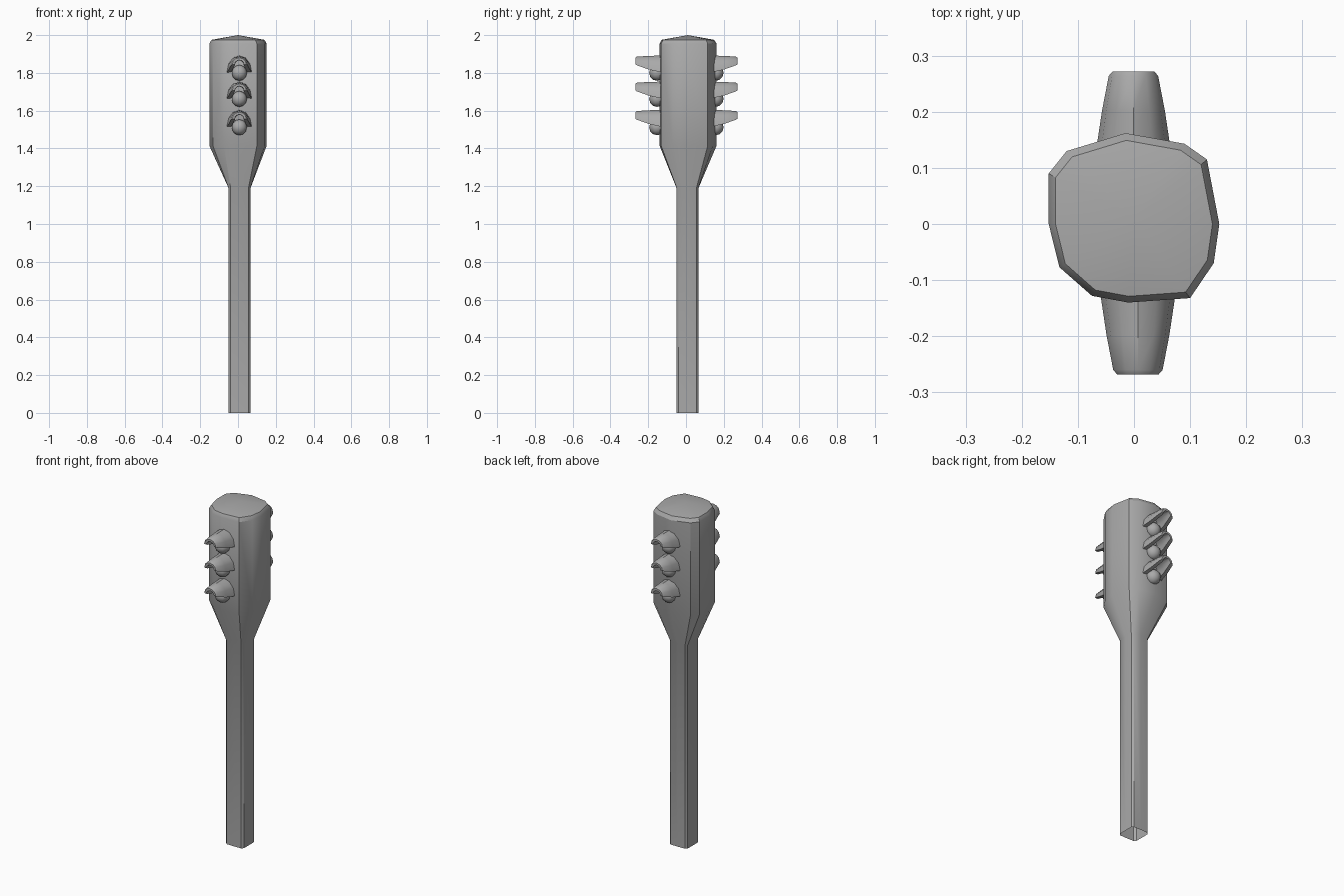
import bpy, bmesh, math
from mathutils import Matrix

cube = bpy.data.objects.get("Cube")
if cube:
    bpy.data.objects.remove(cube, do_unlink=True)

grey = bpy.data.materials.new("plain grey")
grey.use_nodes = True
colour = (0.4, 0.4, 0.4, 1)
grey.diffuse_color = colour
grey.node_tree.nodes["Principled BSDF"].inputs["Base Color"].default_value = colour


def finish(name, bm, angle):
    """Turn a bmesh into a smooth shaded object with sharp creases kept."""
    bmesh.ops.recalc_face_normals(bm, faces=bm.faces)
    mesh = bpy.data.meshes.new(name)
    bm.to_mesh(mesh)
    bm.free()
    mesh.materials.append(grey)
    obj = bpy.data.objects.new(name, mesh)
    bpy.context.collection.objects.link(obj)
    bpy.ops.object.select_all(action="DESELECT")
    obj.select_set(True)
    bpy.context.view_layer.objects.active = obj
    bpy.ops.object.shade_smooth_by_angle(angle=math.radians(angle))
    return obj


def loft(bm, rings):
    """Bridge closed rings of points; returns the rings of vertices."""
    loops = [[bm.verts.new(p) for p in ring] for ring in rings]
    for a, b in zip(loops, loops[1:]):
        for i in range(len(a)):
            j = (i + 1) % len(a)
            bm.faces.new((a[i], a[j], b[j], b[i]))
    return loops


# Housing outline, slightly irregular, and the matching chamfered square pole
housing = [(-.152, .09), (-.12, .13), (-.015, .162), (.09, .143), (.13, .115), (.152, 0),
           (.142, -.07), (.1, -.132), (-.01, -.14), (-.075, -.128), (-.133, -.077), (-.152, 0)]
half, cut, mid = 0.057, 0.047, 0.008
pole = []
for quarter in range(4):
    turn = Matrix.Rotation(-quarter * math.pi / 2, 2)
    for x, y in ((-half, cut), (-cut, half), (0, half + .001)):
        c, s = turn[0][0], turn[1][0]
        pole.append((mid + c * x - s * y, mid + s * x + c * y))


def ring_at(outline, z, scale=1):
    return [(x * scale, y * scale, z) for x, y in outline]


# Pole, flared neck, housing and low pointed roof; the foot is open
bm = bmesh.new()
loops = loft(bm, [ring_at(pole, 0), ring_at(pole, 1.19), ring_at(housing, 1.415),
                  ring_at(housing, 1.955), ring_at(housing, 1.975, 0.92)])
apex = bm.verts.new((0, .01, 2))
rim = loops[-1]
for i in range(len(rim)):
    bm.faces.new((rim[i], rim[(i + 1) % len(rim)], apex))
finish("pole_and_housing", bm, 32)


def arch(y, width, low, high, thick, steps=6):
    """Closed section of an arched visor, outer edge then inner edge."""
    ring = []
    for inset, order in ((0, range(steps + 1)), (thick, range(steps, -1, -1))):
        for i in order:
            a = math.pi * i / steps
            ring.append(((width - inset) * math.cos(a), y,
                         low + (high - inset - low) * math.sin(a)))
    return ring


def visor(name, place):
    bm = bmesh.new()
    loops = loft(bm, [arch(-.12, .068, 0, .092, .024),
                      arch(-.2, .056, .018, .09, .022),
                      arch(-.262, .044, .04, .086, .02),
                      arch(-.27, .037, .045, .08, .012)])
    for ring in (loops[0], loops[-1]):
        n = len(ring)
        for i in range(n // 2 - 1):
            bm.faces.new((ring[i], ring[i + 1], ring[n - 2 - i], ring[n - 1 - i]))
    bm.transform(place)
    finish(name, bm, 35)


def lamp(name, place):
    bm = bmesh.new()
    bmesh.ops.create_uvsphere(bm, u_segments=10, v_segments=6, radius=.042)
    bm.transform(place @ Matrix.Translation((0, -.155, 0)))
    finish(name, bm, 40)


# Three lamps with visors on the front, turned half round for the back
for side, angle in (("front", 0), ("back", math.pi)):
    for level, z in (("top", 1.80), ("middle", 1.662), ("bottom", 1.512)):
        place = (Matrix.Translation((.003, .002, z)) @ Matrix.Rotation(angle, 4, "Z")
                 @ Matrix.Translation((.004, 0, 0)))
        visor(f"{side}_{level}_visor", place)
        lamp(f"{side}_{level}_lamp", place)
